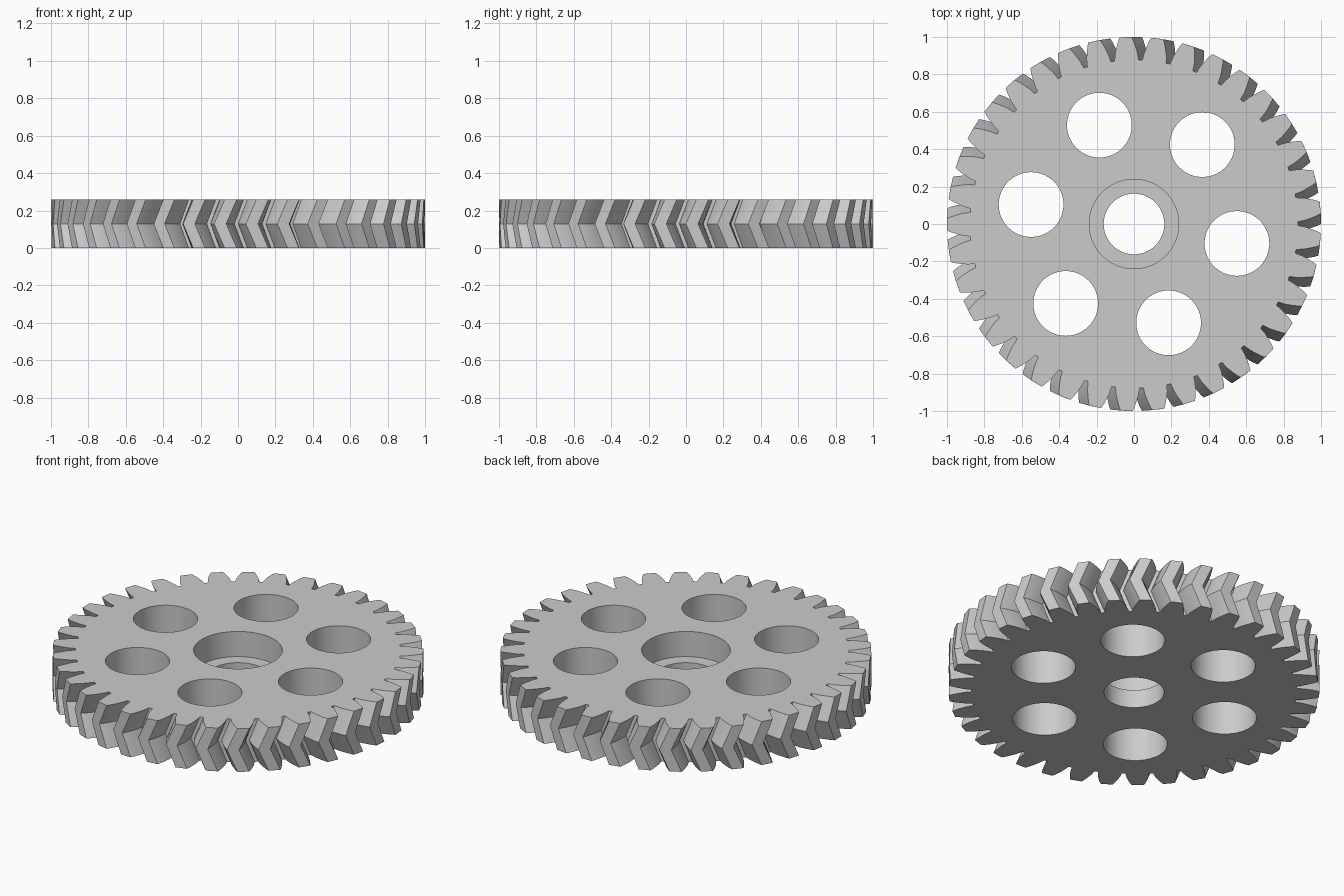
import bpy, bmesh
from math import sin, cos, radians, pi

if "Cube" in bpy.data.objects:
    bpy.data.objects.remove(bpy.data.objects["Cube"], do_unlink=True)

TEETH = 37
HEIGHT = 0.258
PITCH = 360 / TEETH
PHASE = 92.6        # direction of one tooth on the top face
TWIST = -3.2        # how far the middle layer is turned
# half tooth outline: radius, half width in degrees
FLANK = [(0.877, 4.2), (0.915, 3.75), (0.95, 3.05), (0.98, 2.4), (1.0, 1.85)]

grey = bpy.data.materials.new("grey plastic")
grey.use_nodes = True
colour = (0.6, 0.6, 0.6, 1)
grey.diffuse_color = colour
grey.node_tree.nodes["Principled BSDF"].inputs["Base Color"].default_value = colour


def outline(turn):
    """Toothed outline, counter-clockwise."""
    tooth = [(r, -w) for r, w in FLANK] + [(r, w) for r, w in reversed(FLANK)]
    for i in range(TEETH):
        for r, w in tooth:
            a = radians(PHASE + i * PITCH + w + turn)
            yield r * cos(a), r * sin(a)


# Herringbone body: three outlines joined into a chevron rim
bm = bmesh.new()
layers = [[bm.verts.new((x, y, z)) for x, y in outline(turn)]
          for z, turn in ((0, 0), (HEIGHT / 2, TWIST), (HEIGHT, 0))]
n = len(layers[0])
for low, high in zip(layers, layers[1:]):
    for i in range(n):
        j = (i + 1) % n
        bm.faces.new((low[i], low[j], high[j], high[i]))
bm.faces.new(layers[0][::-1])
bm.faces.new(layers[-1])
mesh = bpy.data.meshes.new("herringbone_gear")
bm.to_mesh(mesh)
bm.free()
gear = bpy.data.objects.new("herringbone_gear", mesh)
bpy.context.collection.objects.link(gear)
mesh.materials.append(grey)


def drill(x, y, radius, floor):
    """Cut a round hole from the top down to the floor height."""
    top = HEIGHT + 0.1
    bpy.ops.mesh.primitive_cylinder_add(vertices=96, radius=radius, depth=top - floor,
                                        location=(x, y, (top + floor) / 2))
    cutter = bpy.context.object
    cutter.name = "hole_cutter"
    cutter.hide_render = True
    cutter.data.materials.append(grey)
    cut = gear.modifiers.new("hole", 'BOOLEAN')
    cut.operation = 'DIFFERENCE'
    cut.solver = 'EXACT'
    cut.object = cutter
    bpy.context.view_layer.objects.active = gear
    bpy.ops.object.modifier_apply(modifier=cut.name)
    bpy.data.objects.remove(cutter, do_unlink=True)


# Shaft bore and its wider recess in the top
drill(0, 0, 0.162, -0.1)
drill(0, 0, 0.239, 0.108)

# Ring of six lightening holes
for k in range(6):
    a = radians(49.3) + k * pi / 3
    drill(0.56 * cos(a), 0.56 * sin(a), 0.173, -0.1)

# Smooth the bores, keep the tooth edges crisp
bpy.ops.object.select_all(action='DESELECT')
gear.select_set(True)
bpy.context.view_layer.objects.active = gear
bpy.ops.object.shade_smooth_by_angle(angle=radians(25))
